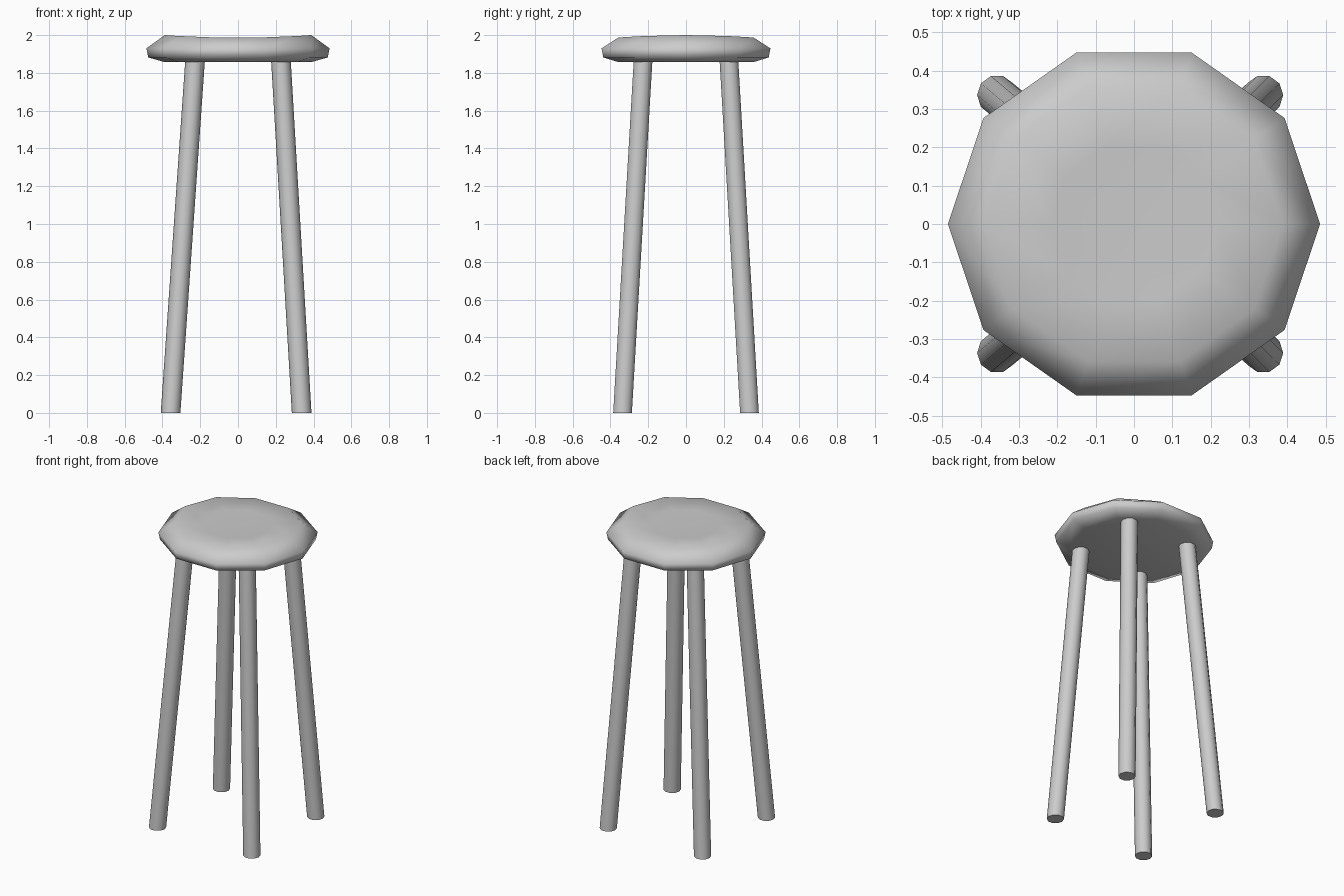
import bpy, bmesh, math

cube = bpy.data.objects.get("Cube")
if cube:
    bpy.data.objects.remove(cube)

grey = bpy.data.materials.new("light grey")
grey.use_nodes = True
colour = (0.6, 0.6, 0.6, 1)
grey.diffuse_color = colour
grey.node_tree.nodes["Principled BSDF"].inputs["Base Color"].default_value = colour

SIDES = 10


def ring(bm, centre, rx, ry, saddle=0):
    """Ten-sided ring; saddle raises its sides and lowers its front and back."""
    verts = []
    for i in range(SIDES):
        a = math.tau * i / SIDES
        verts.append(bm.verts.new((centre[0] + rx * math.cos(a),
                                   centre[1] + ry * math.sin(a),
                                   centre[2] + saddle * math.cos(2 * a))))
    return verts


def bridge(bm, low, high):
    for i in range(SIDES):
        j = (i + 1) % SIDES
        bm.faces.new((low[i], low[j], high[j], high[i]))


def finish(bm, name, sharp_angle):
    bmesh.ops.recalc_face_normals(bm, faces=bm.faces)
    mesh = bpy.data.meshes.new(name)
    bm.to_mesh(mesh)
    bm.free()
    mesh.materials.append(grey)
    obj = bpy.data.objects.new(name, mesh)
    bpy.context.collection.objects.link(obj)
    bpy.ops.object.select_all(action='DESELECT')
    obj.select_set(True)
    bpy.context.view_layer.objects.active = obj
    bpy.ops.object.shade_smooth_by_angle(angle=math.radians(sharp_angle))


# Seat: rounded edge and shallow dished top (scale, height, saddle)
profile = [(0.80, 1.857, 0), (0.98, 1.882, 0), (1.0, 1.93, 0),
           (0.80, 1.993, 0.007), (0.45, 1.985, 0.004)]
bm = bmesh.new()
rings = [ring(bm, (0, 0, z), 0.485 * s, 0.47 * s, d) for s, z, d in profile]
for low, high in zip(rings, rings[1:]):
    bridge(bm, low, high)
bm.faces.new(rings[0])
middle = bm.verts.new((0, 0, 1.98))
for i in range(SIDES):
    bm.faces.new((rings[-1][i], rings[-1][(i + 1) % SIDES], middle))
finish(bm, "seat", 80)

# Legs: splayed posts with level ends
for side, sx, foot_x in (("left", 1, 0.337), ("right", -1, 0.357)):
    for end, sy in (("front", -1), ("back", 1)):
        bm = bmesh.new()
        foot = ring(bm, (sx * foot_x, sy * 0.336, 0), 0.052, 0.052)
        top = ring(bm, (sx * 0.227, sy * 0.227, 1.87), 0.052, 0.052)
        bridge(bm, foot, top)
        bm.faces.new(foot)
        bm.faces.new(top)
        finish(bm, f"{end}_{side}_leg", 45)
